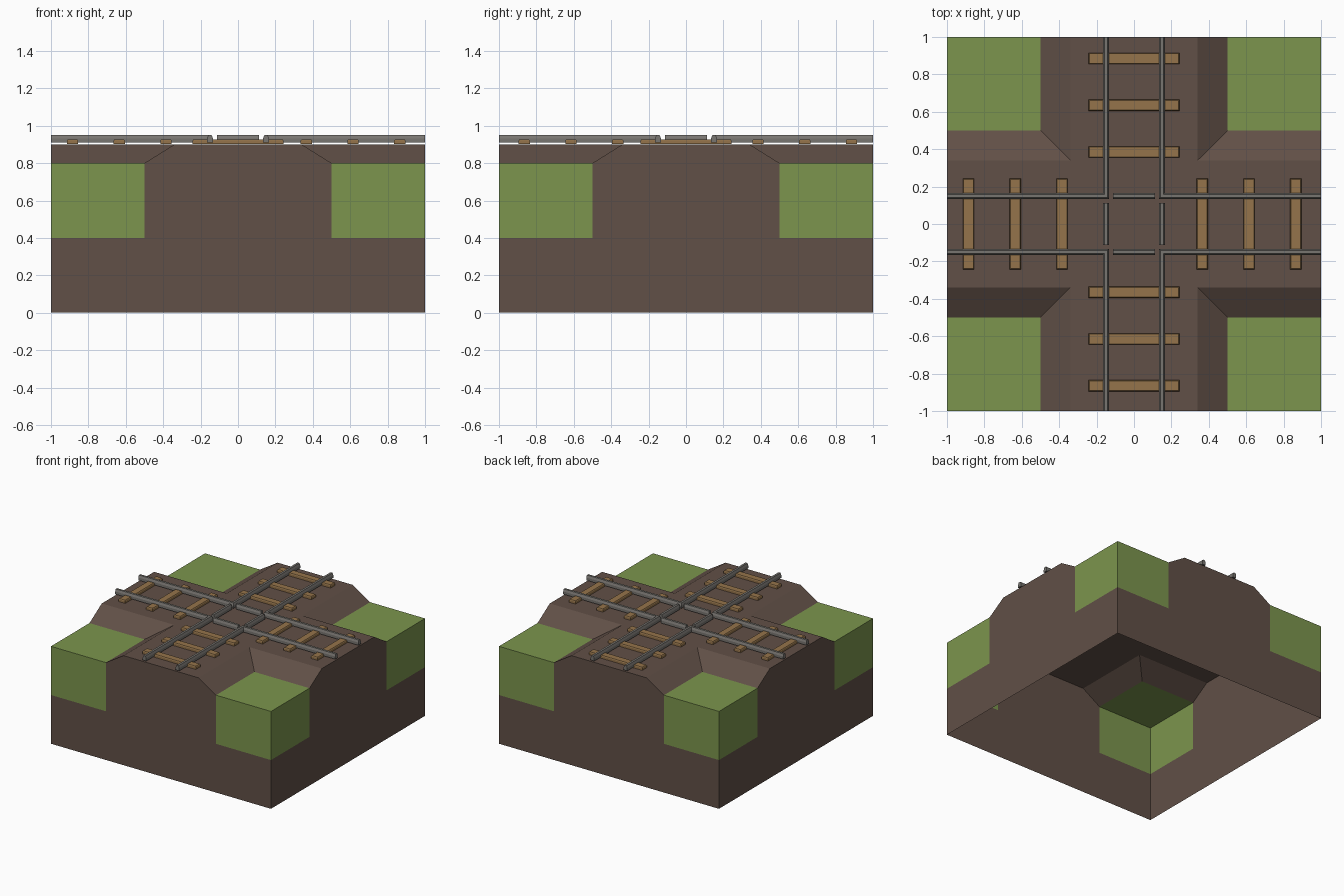
import bpy, bmesh
from mathutils import Matrix
from math import pi

if "Cube" in bpy.data.objects:
    bpy.data.objects.remove(bpy.data.objects["Cube"])


def material(name, rgb):
    m = bpy.data.materials.new(name)
    m.diffuse_color = (*rgb, 1)
    m.use_nodes = True
    m.node_tree.nodes["Principled BSDF"].inputs["Base Color"].default_value = m.diffuse_color
    return m


EARTH = material("earth", (0.12, 0.08, 0.063))
GRASS = material("grass", (0.20, 0.30, 0.075))
WOOD = material("wood", (0.30, 0.175, 0.07))
STEEL = material("steel", (0.19, 0.18, 0.165))


def quarter_turns(p):
    """The point list p turned by 0, 90, 180 and 270 degrees about z."""
    return [[Matrix.Rotation(k * pi / 2, 3, 'Z') @ Matrix.Translation(v).to_translation() for v in p]
            for k in range(4)]


def make(name, faces, mat, recalc=False):
    bm = bmesh.new()
    for f in faces:
        bm.faces.new([bm.verts.new(v) for v in f])
    bmesh.ops.remove_doubles(bm, verts=bm.verts, dist=1e-4)
    if recalc:
        bmesh.ops.recalc_face_normals(bm, faces=bm.faces)
    me = bpy.data.meshes.new(name)
    bm.to_mesh(me)
    bm.free()
    me.materials.append(mat)
    ob = bpy.data.objects.new(name, me)
    bpy.context.collection.objects.link(ob)
    return ob


def loft(rings):
    """Faces joining a row of equal closed rings, with end caps."""
    n = len(rings[0])
    faces = [rings[0][::-1], rings[-1]]
    for a, b in zip(rings, rings[1:]):
        faces += [[a[i], a[(i + 1) % n], b[(i + 1) % n], b[i]] for i in range(n)]
    return faces


# Earth embankment: raised cross with sloped shoulders, open underneath
W, S, L, H, T = 0.34, 0.5, 0.4, 0.8, 0.9
earth = [
    [(W, W, T), (1, W, T), (1, S, H), (S, S, H)],
    [(W, W, T), (S, S, H), (S, 1, H), (W, 1, T)],
    [(W, -W, T), (1, -W, T), (1, W, T), (W, W, T)],
    [(1, -1, 0), (1, 1, 0), (1, 1, L), (1, S, L), (1, -S, L), (1, -1, L)],
    [(1, -S, L), (1, S, L), (1, S, H), (1, W, T), (1, -W, T), (1, -S, H)],
]
faces = [q for f in earth for q in quarter_turns(f)]
faces.append([(W, W, T), (-W, W, T), (-W, -W, T), (W, -W, T)])
make("embankment", faces, EARTH)

# Grass corners: top and two outer sides
grass = [
    [(S, S, H), (1, S, H), (1, 1, H), (S, 1, H)],
    [(1, S, L), (1, 1, L), (1, 1, H), (1, S, H)],
    [(1, 1, L), (S, 1, L), (S, 1, H), (1, 1, H)],
]
for k in range(4):
    make(f"grass_corner_{k + 1}", [quarter_turns(f)[k] for f in grass], GRASS)

# Wooden sleepers with slightly bevelled tops, along both tracks
for c in (-0.885, -0.635, -0.385, 0.365, 0.615, 0.865):
    rings = [[(c - w, -l, z), (c + w, -l, z), (c + w, l, z), (c - w, l, z)]
             for w, l, z in ((0.03, 0.243, 0.902), (0.03, 0.243, 0.92), (0.026, 0.239, 0.926))]
    body = loft(rings)
    make("sleeper_x", body, WOOD, True)
    make("sleeper_y", [quarter_turns(f)[3] for f in body], WOOD, True)

# Rail profile: sideways offset and height
PROFILE = [(-0.016, 0.91), (0.016, 0.91), (0.016, 0.932), (0.009, 0.95), (-0.009, 0.95), (-0.016, 0.932)]
G = 0.15

# Mitred outer rails, one L per corner
corner = loft([
    [(1, G + o, z) for o, z in PROFILE],
    [(G + o, G + o, z) for o, z in PROFILE],
    [(G + o, 1, z) for o, z in PROFILE],
])
# Short rails inside the crossing
inner = loft([[(x, G + o, z) for o, z in PROFILE] for x in (-0.113, 0.113)])
for k in range(4):
    make(f"outer_rail_{k + 1}", [quarter_turns(f)[k] for f in corner], STEEL, True)
    make(f"inner_rail_{k + 1}", [quarter_turns(f)[k] for f in inner], STEEL, True)
